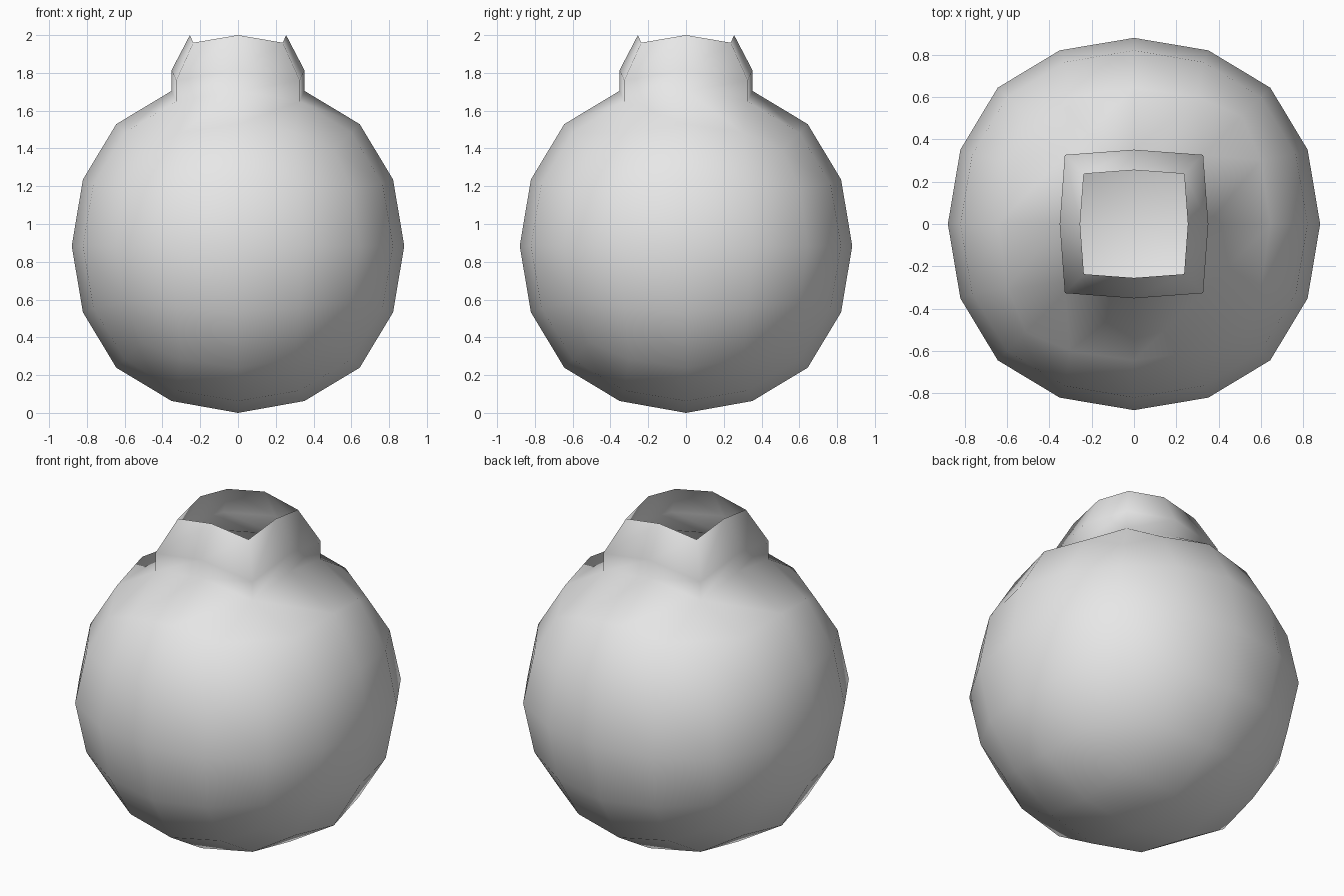
import bpy
import bmesh
from mathutils import Vector

CENTRE_Z = 0.884
NECK_RISE = 0.11
RIM_SCALE = 0.725
TOP_Z = 2.0

old = bpy.data.objects.get("Cube")
if old:
    bpy.data.objects.remove(old, do_unlink=True)

# Plain grey material
grey = bpy.data.materials.new("plain grey")
grey.use_nodes = True
grey.diffuse_color = (0.8, 0.8, 0.8, 1)
grey.node_tree.nodes["Principled BSDF"].inputs["Base Color"].default_value = grey.diffuse_color

# Round body: a cube smoothed into a ball
bpy.ops.mesh.primitive_cube_add(size=2.004)
pot = bpy.context.object
pot.name = "round_pot"
smooth = pot.modifiers.new("rounding", "SUBSURF")
smooth.levels = smooth.render_levels = 2
smooth.use_limit_surface = False
bpy.ops.object.modifier_apply(modifier=smooth.name)

bm = bmesh.new()
bm.from_mesh(pot.data)
bmesh.ops.translate(bm, vec=(0, 0, CENTRE_Z), verts=bm.verts)

# Open the four faces around the top point
top = max(bm.verts, key=lambda v: v.co.z)
ring = [e for f in top.link_faces for e in f.edges if top not in e.verts]
bmesh.ops.delete(bm, geom=[top], context="VERTS")


def extrude_ring(edges):
    """Extrude an open border and return its new edges and vertices."""
    geom = bmesh.ops.extrude_edge_only(bm, edges=edges)["geom"]
    return ([g for g in geom if isinstance(g, bmesh.types.BMEdge)],
            [g for g in geom if isinstance(g, bmesh.types.BMVert)])


# Straight neck
edges, verts = extrude_ring(ring)
bmesh.ops.translate(bm, vec=Vector((0, 0, NECK_RISE)), verts=verts)
border = [e for e in bm.edges if e.is_boundary]

# Tapered open rim
edges, verts = extrude_ring(border)
bmesh.ops.scale(bm, vec=(RIM_SCALE,) * 3, verts=verts)
bmesh.ops.translate(bm, vec=(0, 0, TOP_Z - max(v.co.z for v in verts)), verts=verts)

bmesh.ops.recalc_face_normals(bm, faces=bm.faces)
for face in bm.faces:
    face.smooth = True
bm.to_mesh(pot.data)
bm.free()
pot.data.materials.append(grey)

# Settle the base on the ground
low = min(v.co.z for v in pot.data.vertices)
for v in pot.data.vertices:
    if v.co.z < low + 0.001:
        v.co.z = 0
